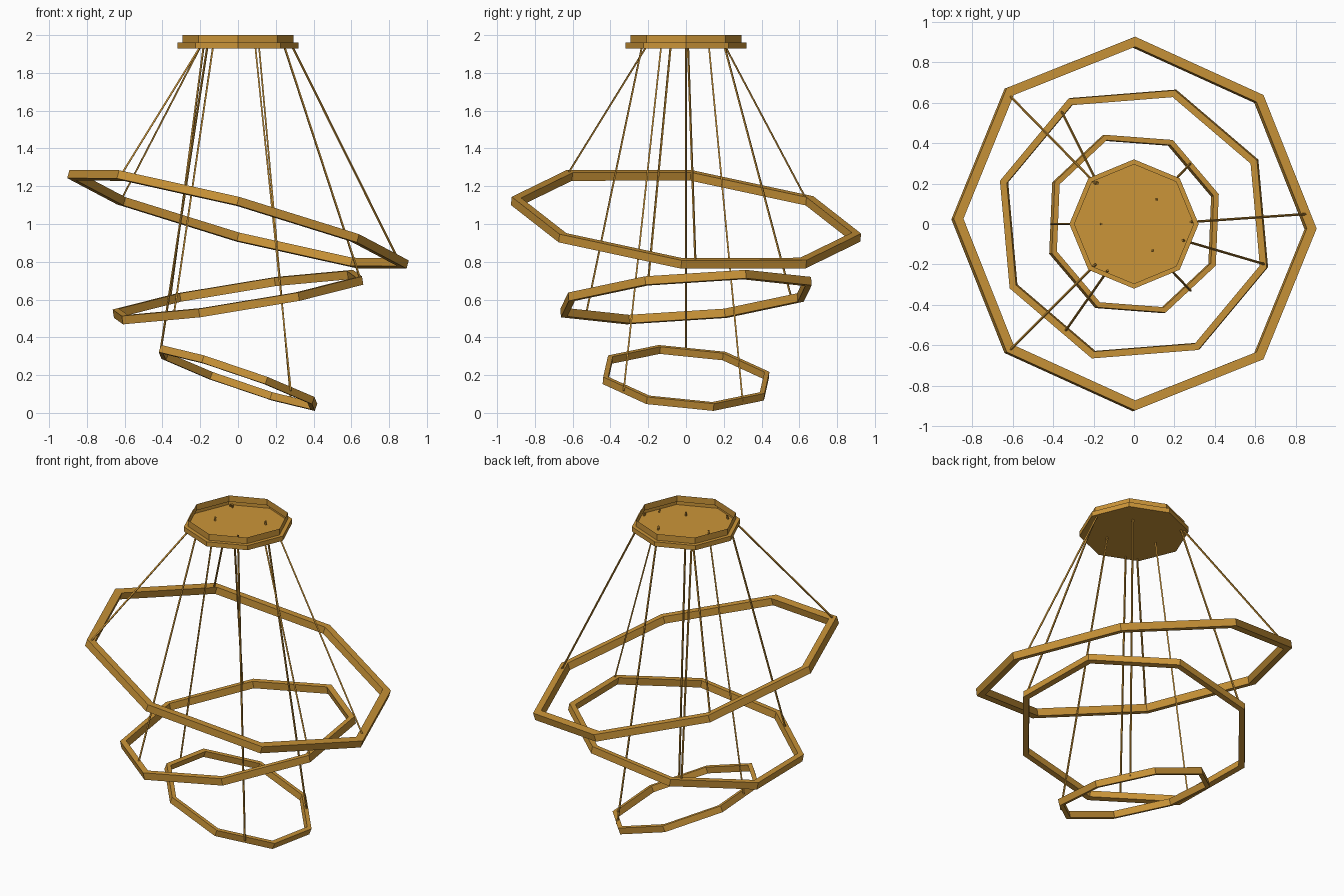
import bpy
import math
from math import radians
from mathutils import Matrix, Vector

SIDES = 8

default = bpy.data.objects.get("Cube")
if default:
    bpy.data.objects.remove(default, do_unlink=True)

# Single brass colour
brass = bpy.data.materials.new("warm brass")
brass.use_nodes = True
colour = (0.6, 0.3, 0.04, 1)
brass.diffuse_color = colour
brass.node_tree.nodes["Principled BSDF"].inputs["Base Color"].default_value = colour


def add_mesh(name, verts, faces):
    mesh = bpy.data.meshes.new(name)
    mesh.from_pydata(verts, [], faces)
    mesh.materials.append(brass)
    obj = bpy.data.objects.new(name, mesh)
    bpy.context.collection.objects.link(obj)
    return obj


def lathe(name, profile, closed, turn=0.0):
    """Sweep (radius, height) points around z in eight flat steps."""
    n = len(profile)
    verts = []
    for i in range(SIDES):
        a = turn + i * math.tau / SIDES
        verts += [(r * math.cos(a), r * math.sin(a), z) for r, z in profile]
    faces = []
    for i in range(SIDES):
        here, there = i * n, (i + 1) % SIDES * n
        for j in range(n if closed else n - 1):
            k = (j + 1) % n
            faces.append((here + j, there + j, there + k, here + k))
    if not closed:
        # cap the first loop as the underside
        faces.append([i * n for i in reversed(range(SIDES))])
    return add_mesh(name, verts, faces)


def wire(name, start, end, radius=0.006):
    """Thin straight square rod between two points."""
    axis = end - start
    turn = axis.to_track_quat("Z", "Y")
    verts = []
    for base in (start, end):
        for i in range(4):
            a = math.tau * i / 4
            verts.append(base + turn @ Vector((radius * math.cos(a), radius * math.sin(a), 0)))
    faces = [(i, (i + 1) % 4, (i + 1) % 4 + 4, i + 4) for i in range(4)]
    add_mesh(name, verts, faces + [(3, 2, 1, 0), (4, 5, 6, 7)])


# Stepped ceiling canopy, open at the top
lathe("canopy", [(0.32, 1.93), (0.32, 1.96), (0.295, 1.96), (0.295, 2.0)], False)

# Rings: name, radius, width, thickness, height, tilt x, tilt y, turn, wires (ring xy, canopy xy)
rings = [
    ("large", 0.93, 0.05, 0.045, 1.025, -6, 15, 0,
     [((-0.62, 0.64), (-0.19, 0.2)), ((-0.62, -0.63), (-0.19, -0.2)), ((0.86, 0.05), (0.28, 0.01))]),
    ("middle", 0.7, 0.036, 0.045, 0.613, 4.5, -9, -17.3,
     [((-0.36, 0.56), (-0.18, 0.2)), ((-0.34, -0.53), (-0.13, -0.23)), ((0.65, -0.2), (0.24, -0.08))]),
    ("small", 0.465, 0.028, 0.04, 0.185, -5, 19, 20,
     [((-0.41, 0), (-0.16, 0)), ((0.28, 0.3), (0.11, 0.12)), ((0.28, -0.33), (0.09, -0.13))]),
]

for name, radius, width, thick, height, tilt_x, tilt_y, turn, wires in rings:
    # Tilted octagonal band
    h, inner = thick / 2, radius - width
    band = lathe(name + "_ring", [(radius, -h), (radius, h), (inner, h), (inner, -h)], True, radians(turn))
    tilt = Matrix.Rotation(radians(tilt_x), 4, "X") @ Matrix.Rotation(radians(tilt_y), 4, "Y")
    band.matrix_world = Matrix.Translation((0, 0, height)) @ tilt

    # Suspension wires meeting the band's plane
    normal = tilt @ Vector((0, 0, 1))
    for i, ((x, y), (cx, cy)) in enumerate(wires):
        z = height - (normal.x * x + normal.y * y) / normal.z
        wire(f"{name}_wire_{i + 1}", Vector((x, y, z)), Vector((cx, cy, 1.955)))
